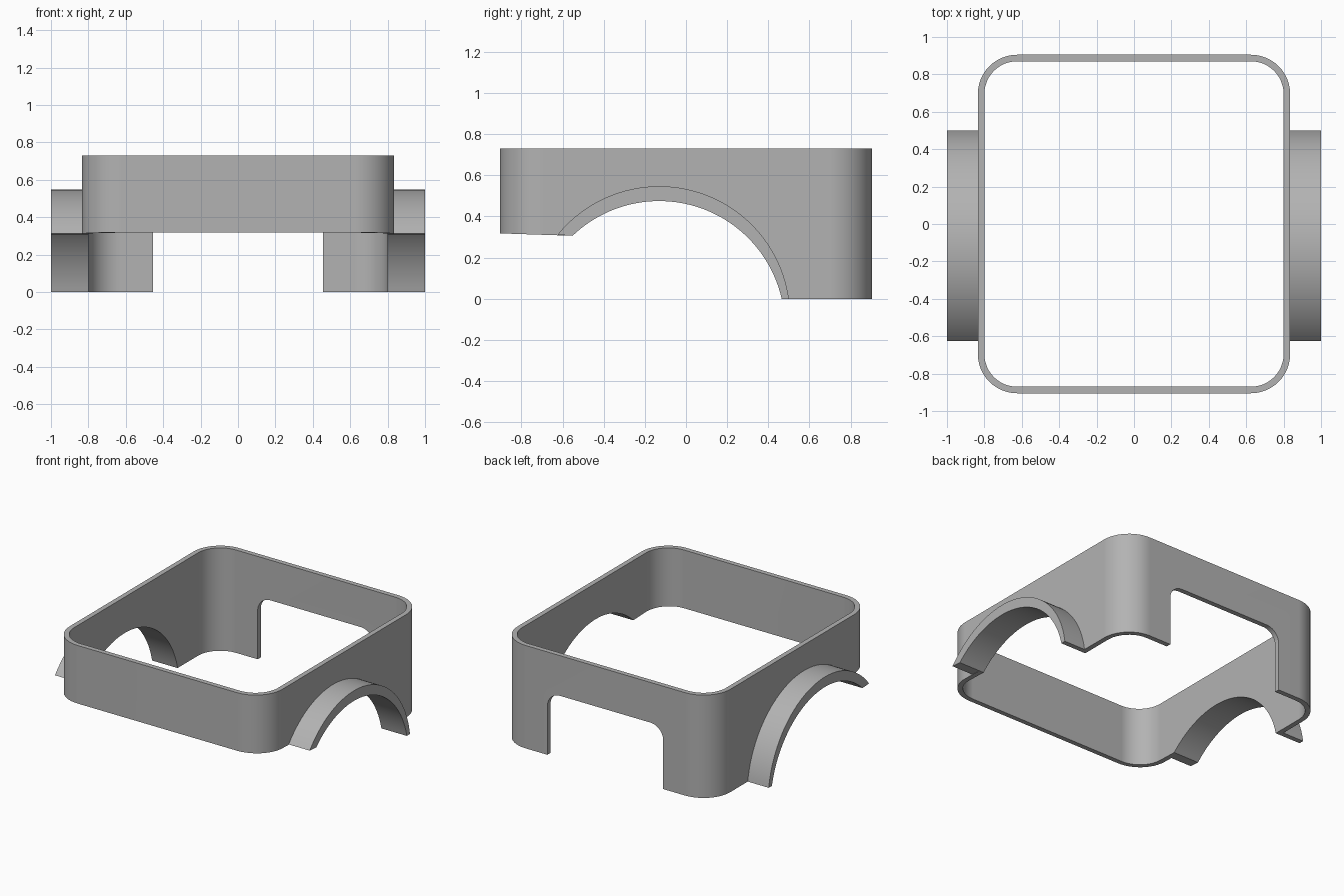
import bpy, bmesh
from math import sin, cos, pi, atan2, radians, hypot
from mathutils import Vector

cube = bpy.data.objects.get("Cube")
if cube:
    bpy.data.objects.remove(cube, do_unlink=True)

GREY = (0.45, 0.45, 0.45, 1)
mat = bpy.data.materials.new("plain grey")
mat.use_nodes = True
mat.diffuse_color = GREY
mat.node_tree.nodes["Principled BSDF"].inputs["Base Color"].default_value = GREY

HALF_X, HALF_Y, TOP, WALL, CORNER = 0.835, 0.905, 0.73, 0.035, 0.21
FRONT_Z, ARCH_Z = 0.318, 0.305       # lower edge at the front and at the arch
ARCH_Y = -0.13


def arc(cx, cy, r, a, b, n):
    return [(cx + r * cos(a + (b - a) * i / n), cy + r * sin(a + (b - a) * i / n))
            for i in range(n + 1)]


def rounded_rect(hx, hy, r, n=12):
    pts = []
    for k, (sx, sy) in enumerate([(1, 1), (-1, 1), (-1, -1), (1, -1)]):
        pts += arc(sx * (hx - r), sy * (hy - r), r, k * pi / 2, (k + 1) * pi / 2, n)
    return pts


def prism(name, pts, place, offset):
    """Extrude a closed outline, placed in space by a function, along offset."""
    bm = bmesh.new()
    face = bm.faces.new([bm.verts.new(place(*p)) for p in pts])
    out = bmesh.ops.extrude_face_region(bm, geom=[face])
    bmesh.ops.translate(bm, vec=Vector(offset),
                        verts=[g for g in out["geom"] if isinstance(g, bmesh.types.BMVert)])
    bmesh.ops.recalc_face_normals(bm, faces=bm.faces)
    mesh = bpy.data.meshes.new(name)
    bm.to_mesh(mesh)
    bm.free()
    mesh.materials.append(mat)
    ob = bpy.data.objects.new(name, mesh)
    bpy.context.collection.objects.link(ob)
    return ob


def activate(ob):
    bpy.ops.object.select_all(action="DESELECT")
    ob.select_set(True)
    bpy.context.view_layer.objects.active = ob


def cut(ob, cutter):
    activate(ob)
    mod = ob.modifiers.new("cut", "BOOLEAN")
    mod.operation, mod.solver, mod.object = "DIFFERENCE", "EXACT", cutter
    bpy.ops.object.modifier_apply(modifier=mod.name)
    bpy.data.objects.remove(cutter, do_unlink=True)


def smooth(ob):
    activate(ob)
    bpy.ops.object.shade_smooth_by_angle(angle=radians(30))
    ob.modifiers.new("even shading", "WEIGHTED_NORMAL").keep_sharp = True


def arch(top_z, half_base, front_y, front_z):
    """Arc in the side plane from its front tip, over the top, down to z = 0."""
    drop = half_base ** 2 / top_z
    r, cz = (top_z + drop) / 2, (top_z - drop) / 2
    return arc(ARCH_Y, cz, r, atan2(front_z - cz, front_y - ARCH_Y), atan2(-cz, half_base), 48)


inner_arch = arch(0.475, 0.595, -0.55, ARCH_Z)
outer_arch = arch(0.547, 0.63, -0.62, ARCH_Z + 0.003)

# Body: a rounded open frame
body = prism("body_shell", rounded_rect(HALF_X, HALF_Y, CORNER),
             lambda x, y: (x, y, 0), (0, 0, TOP))
cut(body, prism("hollow", rounded_rect(HALF_X - WALL, HALF_Y - WALL, CORNER - WALL),
                lambda x, y: (x, y, -1), (0, 0, 3)))

# Raised front edge and wheel openings
side = ([(-2, -1), (-2, FRONT_Z), (-HALF_Y, FRONT_Z)] + inner_arch
        + [(inner_arch[-1][0], -1)])
cut(body, prism("side_cutter", side, lambda y, z: (-2, y, z), (4, 0, 0)))

# Rear opening with rounded upper corners
W, H, R = 0.455, 0.445, 0.1
rear = ([(W, -1)] + arc(W - R, H - R, R, 0, pi / 2, 10)
        + arc(R - W, H - R, R, pi / 2, pi, 10) + [(-W, -1)])
cut(body, prism("rear_cutter", rear, lambda x, z: (x, 0.5, z), (0, 1, 0)))
smooth(body)

# Wheel arch flares
for name, s in (("left", 1), ("right", -1)):
    flare = prism(name + "_wheel_flare", inner_arch + outer_arch[::-1],
                  lambda y, z: (s * HALF_X, y, z), (s * (1 - HALF_X), 0, 0))
    smooth(flare)
